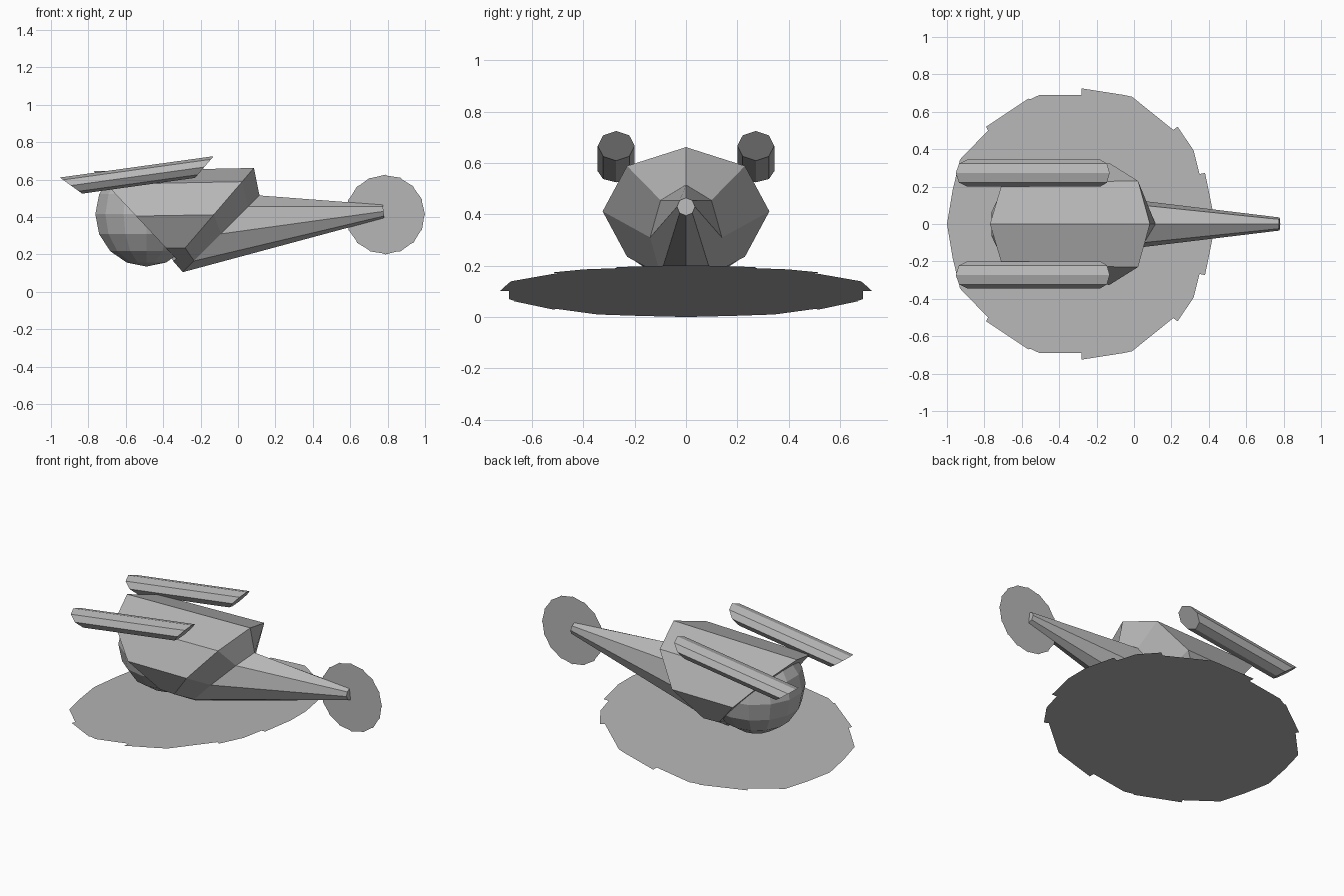
import bpy, bmesh, math
from mathutils import Vector

if "Cube" in bpy.data.objects:
    bpy.data.objects.remove(bpy.data.objects["Cube"])

grey = bpy.data.materials.new("plain grey")
grey.diffuse_color = (0.47, 0.47, 0.47, 1)
grey.use_nodes = True
grey.node_tree.nodes["Principled BSDF"].inputs["Base Color"].default_value = grey.diffuse_color


def finish(name, bm, solid=True):
    """Turn a bmesh into a flat shaded grey object."""
    if solid:
        bmesh.ops.recalc_face_normals(bm, faces=bm.faces)
    mesh = bpy.data.meshes.new(name)
    bm.to_mesh(mesh)
    bm.free()
    mesh.materials.append(grey)
    obj = bpy.data.objects.new(name, mesh)
    bpy.context.collection.objects.link(obj)
    return obj


def ring(centre, up, width, y=0):
    """Eight-sided slanted ring: 'up' is the (x, z) half axis, 'width' the y radius."""
    pts = []
    for i in range(8):
        a = math.tau * i / 8
        s = math.sin(a)
        pts.append((centre[0] + up[0] * s, y + width * math.cos(a), centre[1] + up[1] * s))
    return pts


def loft(name, rings):
    """Skin a closed solid through a series of rings."""
    bm = bmesh.new()
    rows = [[bm.verts.new(p) for p in r] for r in rings]
    for a, b in zip(rows, rows[1:]):
        for i in range(8):
            j = (i + 1) % 8
            bm.faces.new((a[i], a[j], b[j], b[i]))
    bm.faces.new(rows[0])
    bm.faces.new(rows[-1])
    return finish(name, bm)


def disc(name, pts):
    bm = bmesh.new()
    bm.faces.new([bm.verts.new(p) for p in pts])
    return finish(name, bm, solid=False)


# Fuselage: slanted nose ring, wide rear ring, narrow ring at the boom root
boom_root = ring((-0.09, 0.31), (0.205, 0.205), 0.14)
loft("fuselage", [
    ring((-0.545, 0.405), (-0.225, 0.24), 0.315),
    ring((-0.13, 0.412), (0.215, 0.25), 0.325),
    boom_root,
])

# Tail boom tapering to a small octagon
loft("tail_boom", [boom_root, ring((0.778, 0.43), (-0.004, 0.035), 0.035)])

# Round cockpit, cut along the slanted nose plane
bm = bmesh.new()
bmesh.ops.create_uvsphere(bm, u_segments=14, v_segments=8, radius=0.28)
bmesh.ops.translate(bm, verts=bm.verts, vec=(-0.49, 0, 0.415))
cut = bmesh.ops.bisect_plane(
    bm, geom=bm.verts[:] + bm.edges[:] + bm.faces[:],
    plane_co=Vector((-0.53, 0, 0.405)), plane_no=Vector((0.24, 0, 0.225)),
    clear_outer=True)
bmesh.ops.holes_fill(bm, edges=[e for e in bm.edges if e.is_boundary], sides=0)
finish("cockpit", bm)

# Two skids with slanted ends
for side, label in ((-1, "front"), (1, "back")):
    loft(label + "_skid", [
        ring((-0.893, 0.568), (-0.06, 0.043), 0.072, side * 0.272),
        ring((-0.18, 0.667), (0.05, 0.058), 0.072, side * 0.272),
    ])

# Main rotor: notched half outline, mirrored and tilted
half = [(0.42, 0.075), (0.38, 0.273), (0.35, 0.267), (0.318, 0.395), (0.233, 0.52),
        (0.21, 0.503), (-0.01, 0.68), (-0.055, 0.69), (-0.28, 0.725), (-0.28, 0.69),
        (-0.505, 0.69), (-0.555, 0.667), (-0.565, 0.67), (-0.79, 0.52), (-0.78, 0.5),
        (-0.93, 0.345), (-0.97, 0.18)]
outline = half + [(-1, 0)] + [(x, -y) for x, y in reversed(half)]
disc("main_rotor", [(x, y, (x + 1) * 0.141) for x, y in outline])

# Tail rotor: upright disc with small notches
pts = []
for i in range(16):
    for offset, radius in ((0.0, 0.213), (0.85, 0.208)):
        a = math.tau * (i + offset) / 16
        pts.append((0.787 + radius * math.cos(a), 0, 0.413 + radius * math.sin(a)))
disc("tail_rotor", pts)
